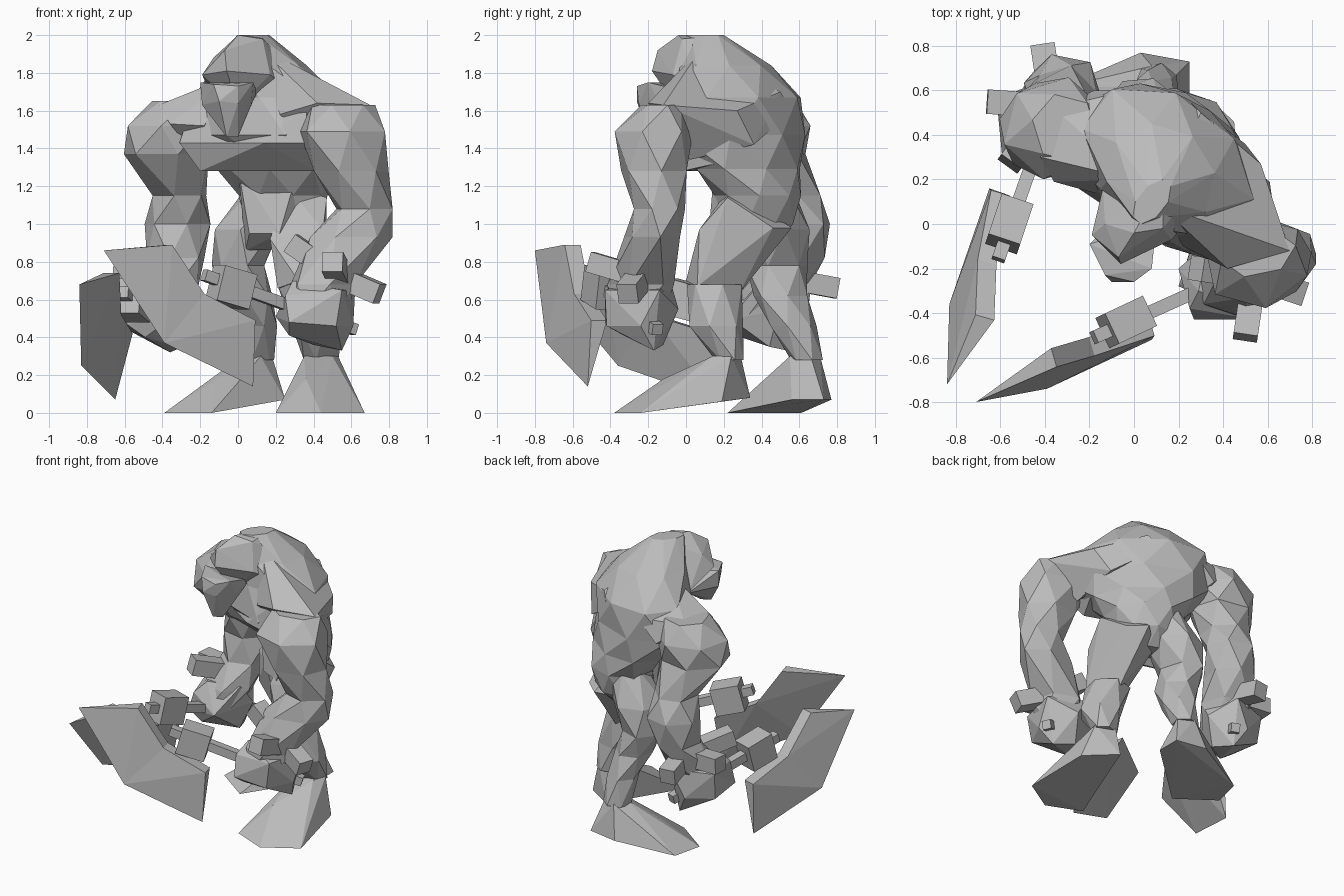
import bpy, bmesh, math
from mathutils import Vector

stone = bpy.data.materials.new("stone_grey")
stone.diffuse_color = (0.5, 0.5, 0.5, 1)


def finish(name, bm):
    bmesh.ops.recalc_face_normals(bm, faces=bm.faces)
    me = bpy.data.meshes.new(name)
    bm.to_mesh(me)
    bm.free()
    me.materials.append(stone)
    ob = bpy.data.objects.new(name, me)
    bpy.context.collection.objects.link(ob)
    return ob


def loft(name, rings, sides=6, turn=0.0):
    """Faceted body through level rings of (x, y, z, half_width, half_depth)."""
    bm = bmesh.new()
    loops = []
    c, s = math.cos(turn), math.sin(turn)
    for k, (x, y, z, rx, ry) in enumerate(rings):
        loop = []
        for i in range(sides):
            a = 2 * math.pi * (i + 0.5 * k) / sides
            u, v = 1.06 * rx * math.cos(a), 1.06 * ry * math.sin(a)
            loop.append(bm.verts.new((x + c * u - s * v, y + s * u + c * v, z)))
        loops.append(loop)
    for lo, hi in zip(loops, loops[1:]):
        for i in range(sides):
            j = (i + 1) % sides
            bm.faces.new((lo[i], lo[j], hi[i]))
            bm.faces.new((hi[i], lo[j], hi[j]))
    bm.faces.new(loops[0])
    bm.faces.new(loops[-1])
    return finish(name, bm)


def hull(name, *groups):
    """One object made of a convex piece for each group of points."""
    bm = bmesh.new()
    for pts in groups:
        vs = [bm.verts.new(p) for p in pts]
        res = bmesh.ops.convex_hull(bm, input=vs)
        junk = [g for g in res["geom_interior"] if isinstance(g, bmesh.types.BMVert)]
        bmesh.ops.delete(bm, geom=junk, context='VERTS')
    return finish(name, bm)


def bar(name, p, q, w, h=None):
    """Square bar from p to q."""
    p, q = Vector(p), Vector(q)
    d = (q - p).normalized()
    a = d.cross(Vector((0, 0, 1))).normalized() * w / 2
    b = a.cross(d).normalized() * (h or w) / 2
    return hull(name, [e + i * a + j * b for e in (p, q) for i in (-1, 1) for j in (-1, 1)])


def other_side(p):
    """Mirror a point of the left hand onto the right hand."""
    r = Vector((.74, -.67, 0))
    p = Vector(p)
    return p - 2 * (p.dot(r) + .08) * r + Vector((-.02, -.05, -.01))


# torso, turned toward the front left
loft("torso", [
    (.20, .38, .90, .10, .09), (.22, .38, 1.0, .19, .18), (.24, .38, 1.15, .24, .20),
    (.20, .33, 1.29, .33, .23), (.14, .25, 1.47, .43, .31), (.15, .27, 1.67, .41, .28),
    (.12, .21, 1.84, .24, .22), (.08, .10, 2.0, .06, .11)], 8, math.radians(-38))
# belly between chest and hips
hull("belly", [(0, .27, 1.30), (.32, .15, 1.30), (.06, .20, .95), (.22, .12, .95), (.04, .32, .86),
               (.34, .25, .87), (.45, .30, 1.30), (.14, .52, 1.30), (.42, .32, 1.02),
               (.12, .50, 1.02)])
# chest slab
hull("chest", [(-.31, .20, 1.43), (-.20, .19, 1.28), (.37, -.17, 1.43), (.41, -.02, 1.28),
               (-.26, .22, 1.58), (.36, -.14, 1.62), (-.08, .05, 1.43), (.14, -.10, 1.43),
               (-.12, .46, 1.60), (.53, .14, 1.60), (-.10, .46, 1.32), (.50, .16, 1.32),
               (0, .2, 1.75), (.3, .1, 1.75)])
# shoulder muscles joining neck, back and arms
hull("left_shoulder", [(.12, .08, 1.93), (.30, .02, 1.84), (.52, .0, 1.69), (.57, .27, 1.60),
                       (.30, .50, 1.70), (.70, -.12, 1.63), (.42, -.20, 1.64), (.22, -.10, 1.58),
                       (.50, .02, 1.34), (.50, .36, 1.42), (.24, .56, 1.60)])
hull("right_shoulder", [(-.36, .19, 1.53), (-.18, .14, 1.52), (-.21, .47, 1.66), (-.42, .30, 1.63),
                        (0, .2, 1.80), (-.28, .27, 1.43), (-.08, .34, 1.36), (-.36, .52, 1.63),
                        (-.18, .60, 1.48), (-.03, .60, 1.63)])

# head: skull, brow and muzzle
hull("skull", [(0, -.04, 2), (.13, -.02, 1.98), (.13, .2, 2), (-.07, -.15, 1.92), (-.13, .0, 1.88),
               (-.19, -.05, 1.79), (-.06, -.18, 1.81), (.17, -.07, 1.79), (-.14, .16, 1.68),
               (.26, .04, 1.72), (.3, .2, 1.82), (0, -.05, 1.62)])
hull("muzzle", [(-.20, -.09, 1.75), (-.13, -.23, 1.74), (0, -.26, 1.73), (.08, -.20, 1.75),
                (-.19, -.1, 1.63), (-.1, -.26, 1.65), (0, -.25, 1.64), (.07, -.13, 1.63),
                (-.06, -.2, 1.46), (0, -.17, 1.46), (-.05, .05, 1.6), (.1, 0, 1.7)])

# arms
loft("left_arm", [
    (.43, -.25, .55, .15, .14), (.45, -.24, .68, .17, .17),
    (.60, -.18, .93, .21, .14), (.67, -.14, 1.08, .15, .13), (.60, -.17, 1.28, .19, .17),
    (.55, -.17, 1.49, .23, .20), (.56, -.13, 1.63, .16, .10)], 6, .2)
loft("right_arm", [
    (-.42, .42, .50, .13, .14), (-.39, .47, .65, .17, .17),
    (-.33, .57, .82, .15, .16), (-.32, .60, 1.0, .17, .16), (-.31, .55, 1.15, .14, .16),
    (-.38, .43, 1.37, .22, .20), (-.35, .43, 1.52, .23, .22), (-.31, .43, 1.65, .14, .15)], 6, .3)

# blocky fists
fist = [(.20, -.20, .51), (.27, -.43, .48), (.25, -.38, .62), (.27, -.33, .41), (.55, -.17, .33),
        (.40, -.12, .36), (.52, -.42, .46), (.61, -.24, .46), (.62, -.14, .65), (.55, -.43, .65),
        (.34, -.08, .69), (.44, -.04, .55), (.29, -.30, .70)]
hull("left_fist", fist)
hull("right_fist", [other_side(p) for p in fist])

# stubby spikes around each wrist
for side, hub, tips in (
        ("left", (.54, -.24, .72), ((.50, -.51, .80), (.75, -.31, .63), (.28, -.20, .90))),
        ("right", (-.37, .53, .71), ((-.66, .55, .72), (-.41, .80, .66), (-.56, .27, .80)))):
    for n, tip in enumerate(tips):
        bar(f"{side}_wrist_spike_{n + 1}", hub, tip, .11)

# legs: crouched thighs over straight shins
hull("left_thigh", [(.21, .10, .66), (.46, .06, .67), (.36, .28, .63), (.32, .0, .70), (.17, .12, .92),
                    (.45, .07, .97), (.47, .22, 1.14), (.26, .24, 1.20), (.45, .46, .98),
                    (.34, .56, .98), (.18, .42, .92)])
loft("left_shin", [(.44, .23, .28, .09, .07), (.42, .16, .46, .13, .14), (.35, .15, .68, .14, .14)],
     6, .3)
loft("right_leg", [
    (.10, .64, .28, .09, .08), (.10, .57, .46, .10, .12), (.06, .50, .62, .12, .14),
    (.00, .48, .78, .13, .16), (.05, .47, .97, .17, .18), (.15, .45, 1.18, .11, .12)], 6, .3)

# wedge feet
hull("left_foot", [(.20, -.28, 0), (.44, -.38, 0), (.67, -.24, 0), (.61, .19, .06), (.40, .34, .08),
                   (.35, .17, .30), (.50, .14, .30), (.53, .24, .30), (.40, .29, .30),
                   (.36, -.12, .18)])
hull("right_foot", [(-.14, .22, 0), (-.39, .40, 0), (-.34, .61, 0), (.03, .77, .07), (.25, .73, .07),
                    (.25, .56, .07), (.02, .62, .30), (.12, .55, .30), (.18, .66, .30),
                    (.08, .71, .30), (-.12, .48, .17)])


# axes: blade thick along the notched inner edge, sharp along the outer edge
def axe(side, blade, thick, start, end, head_a, head_b):
    p = [Vector(q) for q in blade]
    t = Vector(thick)
    i1, i2, i3 = [(q - t, q + t) for q in p[1:4]]
    hull(side + "_axe_blade", [p[0], p[5], *i1, *i2], [p[5], p[4], *i2, *i3])
    bar(side + "_axe_handle", start, end, .06)
    bar(side + "_axe_socket", head_a, head_b, .15, .19)


axe("left", [(-.71, -.80, .86), (-.36, -.60, .89), (-.19, -.55, .63), (.08, -.46, .49),
             (.08, -.52, .14), (-.39, -.74, .37)], (-.012, .042, 0),
    (-.18, -.51, .73), (.62, -.15, .44), (-.12, -.48, .69), (.05, -.40, .64))
axe("right", [(-.84, -.72, .68), (-.67, -.42, .74), (-.66, -.17, .52), (-.60, .14, .42),
              (-.65, .16, .07), (-.83, -.36, .25)], (.042, -.012, 0),
    (-.61, -.16, .64), (-.33, .64, .42), (-.59, -.09, .62), (-.53, .09, .57))
